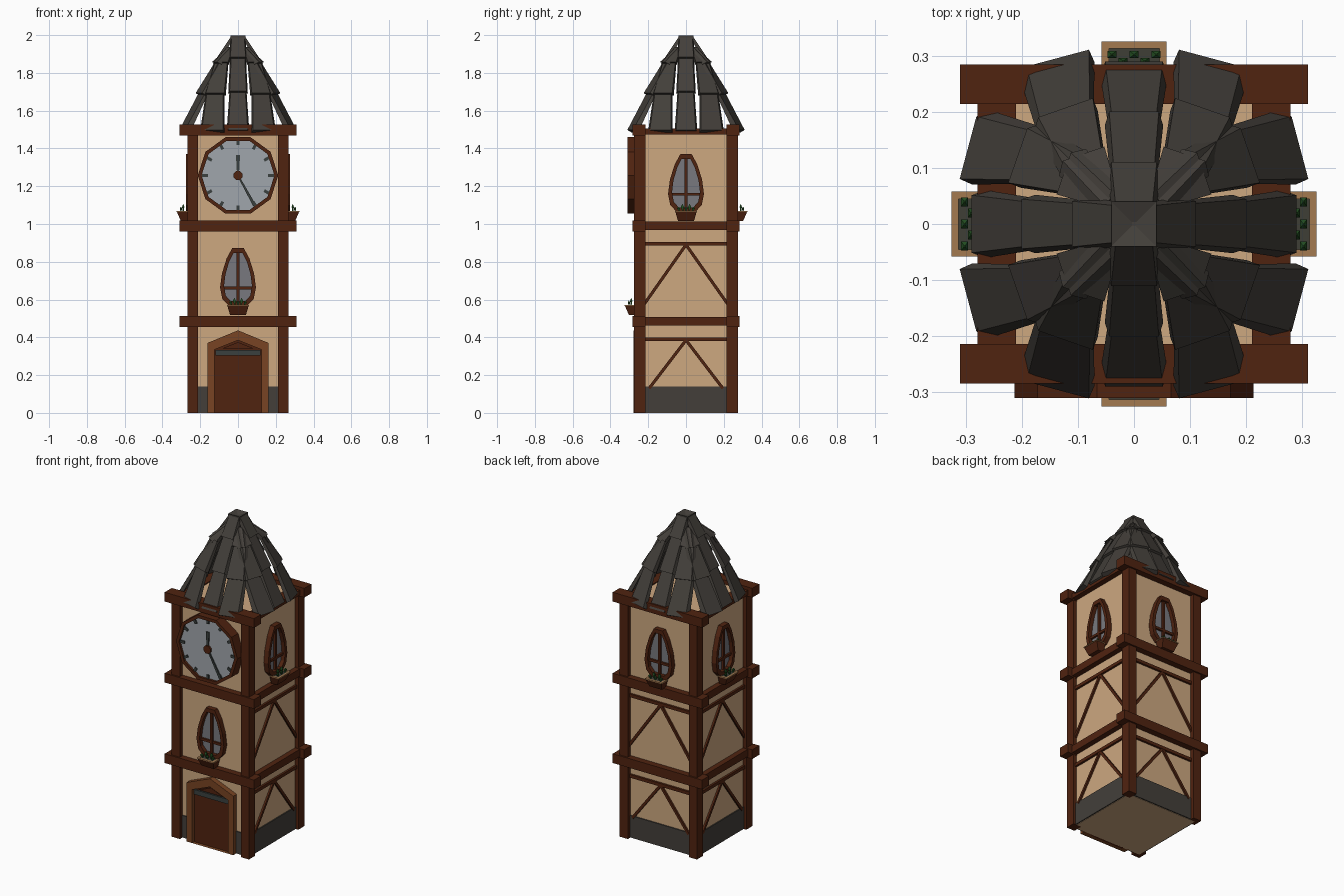
import bpy, bmesh, math
from mathutils import Matrix, Vector

if "Cube" in bpy.data.objects:
    bpy.data.objects.remove(bpy.data.objects["Cube"])


def material(name, r, g, b):
    def lin(c):
        c /= 255
        return c / 12.92 if c <= 0.04045 else ((c + 0.055) / 1.055) ** 2.4
    m = bpy.data.materials.new(name)
    m.diffuse_color = (lin(r), lin(g), lin(b), 1)
    m.use_nodes = True
    m.node_tree.nodes["Principled BSDF"].inputs["Base Color"].default_value = m.diffuse_color
    return m


TIMBER = material("dark timber", 80, 35, 16)
FRAME = material("light timber", 120, 68, 35)
PLASTER = material("tan plaster", 205, 168, 128)
GLASS = material("grey glass", 120, 121, 126)
DIAL = material("pale dial", 160, 166, 172)
SLATE = material("dark slate", 67, 63, 58)
IRON = material("dark iron", 58, 64, 62)
GREEN = material("leaf green", 36, 80, 34)
RIM = material("planter rim wood", 164, 122, 80)
SOIL = material("soil", 62, 62, 54)


# Joins rings of (across, outward, z) points on one side of the tower; turn 0 = front, 1 = right ...
def loft(name, parts, mat, turn=0, cyclic=False):
    bm = bmesh.new()
    for rings in parts:
        vs = [[bm.verts.new((u, -d, z)) for u, d, z in r] for r in rings]
        n = len(vs[0])
        pairs = list(zip(vs, vs[1:])) + ([(vs[-1], vs[0])] if cyclic else [])
        for a, b in pairs:
            for i in range(n):
                j = (i + 1) % n
                bm.faces.new((a[i], a[j], b[j], b[i]))
        if not cyclic:
            bm.faces.new(vs[0])
            bm.faces.new(vs[-1])
    bmesh.ops.recalc_face_normals(bm, faces=bm.faces)
    bmesh.ops.transform(bm, matrix=Matrix.Rotation(turn * math.pi / 2, 4, 'Z'), verts=bm.verts)
    me = bpy.data.meshes.new(name)
    bm.to_mesh(me)
    bm.free()
    me.materials.append(mat)
    ob = bpy.data.objects.new(name, me)
    bpy.context.collection.objects.link(ob)
    return ob


def at(pts, d):
    return [(u, d, z) for u, z in pts]


def plate(name, pts, d0, d1, mat, turn=0):
    return loft(name, [[at(pts, d0), at(pts, d1)]], mat, turn)


def frame(name, outer, inner, d0, d1, mat, turn=0):
    return loft(name, [[at(outer, d0), at(outer, d1), at(inner, d1), at(inner, d0)]], mat, turn, True)


def rect(u0, u1, z0, z1):
    return [(u0, z0), (u1, z0), (u1, z1), (u0, z1)]


def flat(u0, u1, d0, d1, z):
    return [(u0, d0, z), (u1, d0, z), (u1, d1, z), (u0, d1, z)]


def bar(p, q, w0, w1):
    p, q = Vector(p), Vector(q)
    t = (q - p).normalized()
    n = Vector((-t.y, t.x))
    return [tuple(v) for v in (p - n * w0, p + n * w0, q + n * w1, q - n * w1)]


# Walls and stone footing
W = 0.245
plate("walls", rect(-W, W, 0.0, 1.5), -W, W, PLASTER)
S, I = 0.252, 0.24
loft("stone_footing", [[flat(-S, S, -S, S, 0.002), flat(-S, S, -S, S, 0.14),
                        flat(-I, I, -I, I, 0.14), flat(-I, I, -I, I, 0.002)]], SLATE, 0, True)

# Corner posts
for sx in (-1, 1):
    for sy in (-1, 1):
        plate("corner_post", rect(*sorted((sx * 0.212, sx * 0.268)), 0, 1.5),
              sy * 0.215, sy * 0.274, TIMBER)

# Floor beams, long at front and back, short at the sides
for z in (0.485, 0.99, 1.498):
    for turn in (0, 2):
        plate("long_beam", rect(-0.31, 0.31, z - 0.03, z + 0.028), 0.214, 0.284, TIMBER, turn)
    for turn in (1, 3):
        plate("side_beam", rect(-0.22, 0.22, z - 0.023, z + (0.023 if z < 1.4 else 0.008)),
              0.21, 0.279, TIMBER, turn)

# Half timbering on the right, back and left
for turn in (1, 2, 3):
    for zt, ub, zb in ((0.385, 0.195, 0.13), (0.89, 0.225, 0.57)):
        plate("rail", rect(-0.22, 0.22, zt - 0.005, zt + 0.015), 0.24, 0.258, TIMBER, turn)
        for s in (-1, 1):
            plate("brace", bar((0, zt), (s * ub, zb), 0.008, 0.008), 0.24, 0.256, TIMBER, turn)


# Egg-shaped window with a planter under it
def window(turn, z0):
    half = [(0.05, 0), (0.083, 0.035), (0.095, 0.095), (0.085, 0.17), (0.06, 0.25), (0.03, 0.305)]
    egg = half + [(-u, z) for u, z in reversed(half)]
    outer = [(u, z0 + z) for u, z in egg]
    inner = [(u * 0.78, z0 + 0.145 + (z - 0.145) * 0.84) for u, z in egg]
    frame("window_frame", outer, inner, 0.24, 0.276, TIMBER, turn)
    plate("window_glass", inner, 0.24, 0.252, GLASS, turn)
    plate("window_upright", rect(-0.007, 0.007, z0 + 0.01, z0 + 0.29), 0.245, 0.266, TIMBER, turn)
    plate("window_crossbar", rect(-0.08, 0.08, z0 + 0.085, z0 + 0.1), 0.245, 0.264, TIMBER, turn)
    zb, zt = z0 - 0.05, z0 + 0.004
    loft("planter", [[flat(-0.042, 0.042, 0.26, 0.302, zb), flat(-0.056, 0.056, 0.26, 0.323, zt - 0.006)]],
         TIMBER, turn)
    a, b = (-0.058, 0.058, 0.262, 0.325), (-0.045, 0.045, 0.272, 0.313)
    loft("planter_rim", [[flat(*a, zt - 0.006), flat(*a, zt), flat(*b, zt), flat(*b, zt - 0.006)]],
         RIM, turn, True)
    loft("planter_soil", [[flat(*b, zt - 0.007), flat(*b, zt - 0.003)]], SOIL, turn)
    # Leaves: small tapered tufts
    tufts = []
    for i, u in enumerate((-0.033, -0.016, 0.0, 0.016, 0.033)):
        h, d = 0.022 + 0.014 * (i % 2), 0.296 + 0.006 * (-1) ** i
        lean = u * 0.2
        tufts.append([flat(u - 0.002, u + 0.002, d - 0.002, d + 0.002, zt - 0.004),
                      flat(u + lean - 0.008, u + lean + 0.008, d - 0.006, d + 0.006, zt + h * 0.6),
                      flat(u + lean - 0.001, u + lean + 0.001, d - 0.001, d + 0.001, zt + h)])
    loft("plants", tufts, GREEN, turn)


window(0, 0.568)
for turn in (1, 2, 3):
    window(turn, 1.065)

# Door with pointed surround
arch = [(-0.162, 0), (-0.162, 0.37), (0, 0.437), (0.162, 0.37), (0.162, 0)]
hole = [(-0.124, 0), (-0.124, 0.335), (0, 0.385), (0.124, 0.335), (0.124, 0)]
frame("door_surround", arch, hole, 0.235, 0.278, FRAME)
plate("door", hole, 0.24, 0.256, TIMBER)
plate("door_lintel", rect(-0.12, 0.12, 0.303, 0.333), 0.25, 0.266, IRON)
plate("door_gable", [(-0.085, 0.34), (0, 0.375), (0.085, 0.34)], 0.25, 0.268, TIMBER)

# Clock
CZ = 1.257


def ngon(r, n, z):
    return [(r * math.cos(math.pi / 2 + (i + 0.5) * 2 * math.pi / n),
             z + r * math.sin(math.pi / 2 + (i + 0.5) * 2 * math.pi / n)) for i in range(n)]


frame("clock_rim", ngon(0.213, 10, CZ), ngon(0.193, 10, CZ), 0.24, 0.31, TIMBER)
plate("clock_dial", ngon(0.195, 10, CZ), 0.24, 0.296, DIAL)
for k in range(12):
    c, s = math.cos(k * math.pi / 6), math.sin(k * math.pi / 6)
    plate("hour_mark", bar((0.16 * c, CZ + 0.16 * s), (0.192 * c, CZ + 0.192 * s), 0.008, 0.008),
          0.29, 0.303, IRON)
plate("hour_hand", bar((0, CZ), (0, CZ + 0.108), 0.005, 0.011), 0.29, 0.303, IRON)
plate("minute_hand", bar((0, CZ), (0.088, CZ - 0.16), 0.004, 0.008), 0.29, 0.304, IRON)
plate("clock_hub", ngon(0.026, 8, CZ), 0.29, 0.308, TIMBER)


# Roof: overlapping slate strips; stations are (across, outward, z, half width, tilt)
def strip(name, stations, turn, mirror=1):
    def section(st, t, grow):
        u, d, z, w, tilt = st
        pts = []
        for s, h in ((-1, -0.022), (-0.85, t), (0.85, t), (1, -0.022)):
            pts.append((mirror * (u + s * w * grow), d - tilt * (s + 1) / 2 + 0.88 * h, z + 0.47 * h))
        return pts
    parts = [[section(a, -0.008, 0.92), section(b, 0.006, 1.04)] for a, b in zip(stations, stations[1:])]
    loft(name, parts, SLATE, turn)


centre = [(0, 0.042, 2.0, 0.042, 0), (0, 0.105, 1.88, 0.046, 0),
          (0, 0.195, 1.70, 0.05, 0), (0, 0.284, 1.495, 0.058, 0)]
flank = [(0.042, 0.055, 1.94, 0.02, 0.01), (0.09, 0.135, 1.855, 0.042, 0.03),
         (0.122, 0.222, 1.69, 0.055, 0.04), (0.136, 0.308, 1.495, 0.063, 0.035)]
for turn in range(4):
    strip("roof_centre_strip", centre, turn)
    for m in (-1, 1):
        strip("roof_flank_strip", flank, turn, m)

# Peak cap
loft("roof_peak", [[flat(-0.04, 0.04, -0.04, 0.04, 1.93), flat(-0.04, 0.04, -0.04, 0.04, 1.998),
                    flat(-0.004, 0.004, -0.004, 0.004, 1.985)]], SLATE)
